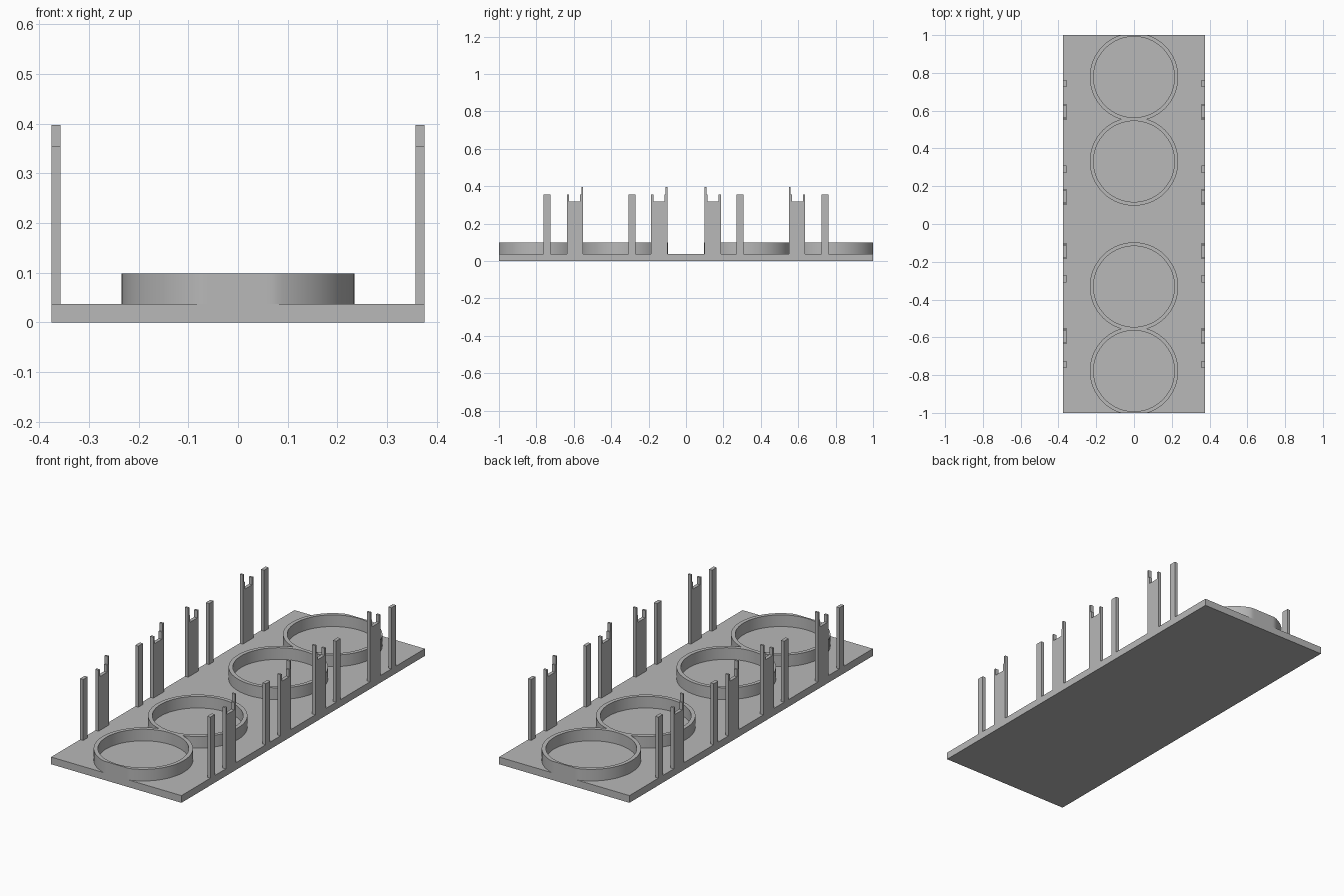
import bpy, bmesh, math

cube = bpy.data.objects.get("Cube")
if cube:
    bpy.data.objects.remove(cube, do_unlink=True)

grey = bpy.data.materials.new("plain grey")
grey.use_nodes = True
grey.diffuse_color = (0.48, 0.48, 0.48, 1)
grey.node_tree.nodes["Principled BSDF"].inputs["Base Color"].default_value = grey.diffuse_color

HALF_X, HALF_Y, PLATE = 0.375, 1.0, 0.0375
POST_DEPTH = 0.018


def add_object(name, bm):
    bmesh.ops.recalc_face_normals(bm, faces=bm.faces)
    mesh = bpy.data.meshes.new(name)
    bm.to_mesh(mesh)
    bm.free()
    mesh.materials.append(grey)
    obj = bpy.data.objects.new(name, mesh)
    bpy.context.collection.objects.link(obj)
    return obj


def extrude_x(name, profile, x0, x1):
    """Solid made from a y-z outline pushed along x."""
    bm = bmesh.new()
    face = bm.faces.new([bm.verts.new((x0, y, z)) for y, z in profile])
    new = bmesh.ops.extrude_face_region(bm, geom=[face])["geom"]
    bmesh.ops.translate(bm, vec=(x1 - x0, 0, 0),
                        verts=[v for v in new if isinstance(v, bmesh.types.BMVert)])
    return add_object(name, bm)


def ring(name, cy, low, high, outer=0.234, inner=0.214, z0=PLATE, z1=0.098, n=128):
    """Upright ring wall, trimmed flat where it meets its neighbour or the plate end."""
    bm = bmesh.new()
    loops = []
    for r, z in ((outer, z0), (outer, z1), (inner, z1), (inner, z0)):
        angles = [2 * math.pi * i / n for i in range(n)]
        loops.append([bm.verts.new((r * math.cos(a),
                                    min(high, max(low, cy + r * math.sin(a))), z))
                      for a in angles])
    for k in range(4):
        a, b = loops[k], loops[(k + 1) % 4]
        for i in range(n):
            j = (i + 1) % n
            bm.faces.new((a[i], a[j], b[j], b[i]))
    obj = add_object(name, bm)
    bpy.ops.object.select_all(action='DESELECT')
    bpy.context.view_layer.objects.active = obj
    obj.select_set(True)
    bpy.ops.object.shade_smooth_by_angle(angle=math.radians(20))


# Base plate
extrude_x("base_plate", [(-HALF_Y, 0), (HALF_Y, 0), (HALF_Y, PLATE), (-HALF_Y, PLATE)],
          -HALF_X, HALF_X)

# Post and fork outlines, given outward from their inner edge
post = [(0, PLATE), (0.0375, PLATE), (0.0375, 0.355), (0, 0.355)]
fork = [(0, PLATE), (0.086, PLATE), (0.086, 0.355), (0.075, 0.355), (0.075, 0.317),
        (0.016, 0.317), (0.016, 0.355), (0.01, 0.355), (0.01, 0.397), (0, 0.397)]

for end, s in (("front", -1), ("back", 1)):
    # Pair of touching holder rings
    meet = 0.5545
    for label, c, a, b in (("inner", 0.331, 0, meet), ("outer", 0.778, meet, HALF_Y)):
        ring(f"{end}_{label}_ring", s * c, min(s * a, s * b), max(s * a, s * b))
    # Uprights along both long edges
    for side, sx in (("left", 1), ("right", -1)):
        for part, outline, starts in (("post", post, (0.271, 0.725)),
                                      ("fork", fork, (0.1, 0.55))):
            for label, start in zip(("inner", "outer"), starts):
                extrude_x(f"{end}_{side}_{label}_{part}",
                          [(s * (start + y), z) for y, z in outline],
                          sx * (HALF_X - POST_DEPTH), sx * HALF_X)
